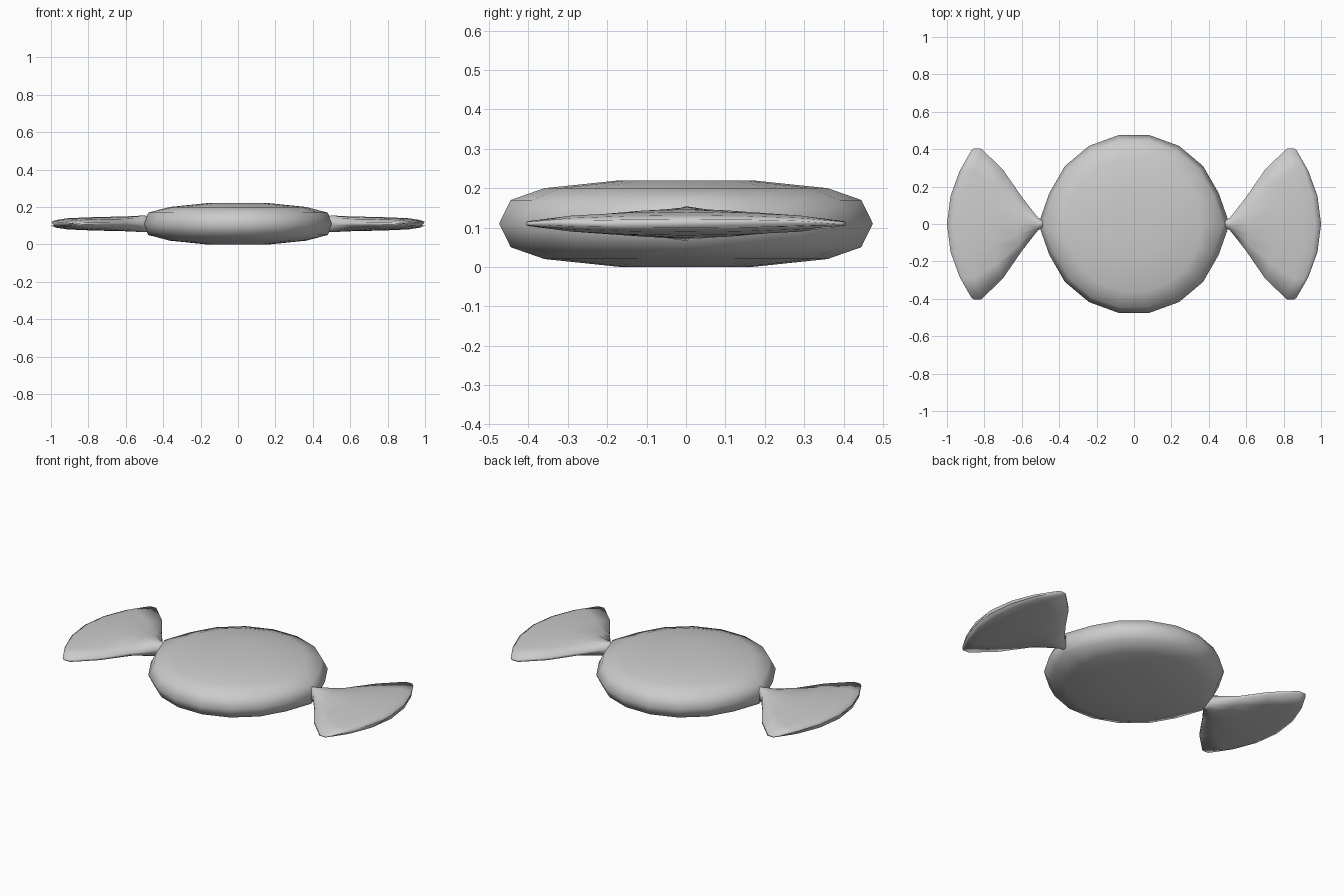
import bpy, bmesh, math

if "Cube" in bpy.data.objects:
    bpy.data.objects.remove(bpy.data.objects["Cube"])

ZC = 0.11  # mid height of the sweet


def finish(name, bm):
    bmesh.ops.recalc_face_normals(bm, faces=bm.faces)
    me = bpy.data.meshes.new(name)
    bm.to_mesh(me)
    bm.free()
    for p in me.polygons:
        p.use_smooth = True
    ob = bpy.data.objects.new(name, me)
    bpy.context.collection.objects.link(ob)
    return ob


def skin(name, rings):
    """Bridge closed rings of points and cap both ends."""
    bm = bmesh.new()
    vs = [[bm.verts.new(p) for p in r] for r in rings]
    n = len(vs[0])
    for a, b in zip(vs, vs[1:]):
        for i in range(n):
            j = (i + 1) % n
            bm.faces.new((a[i], a[j], b[j], b[i]))
    bm.faces.new(vs[0])
    bm.faces.new(vs[-1])
    return finish(name, bm)


# Round flattened body: 18 sides, stretched a little towards the twists
profile = [(0.17, -0.11), (0.365, -0.09), (0.452, -0.06), (0.482, 0),
           (0.452, 0.06), (0.365, 0.09), (0.17, 0.11)]
body_rings = []
for r, z in profile:
    ring = []
    for i in range(18):
        a = math.radians(20 * i)
        stretch = 1.06 if i in (0, 9) and r > 0.4 else 1.0
        ring.append((r * stretch * math.cos(a), r * math.sin(a), ZC + z))
    body_rings.append(ring)
skin("candy_body", body_rings)

# Wrapper twists: lens sections (centre x, half width, half thickness, bow)
stations = [(0.47, 0.015, 0.042, 0.0), (0.512, 0.032, 0.044, 0.0),
            (0.62, 0.145, 0.039, 0.02), (0.77, 0.29, 0.036, 0.07),
            (0.91, 0.402, 0.030, 0.095), (0.97, 0.405, 0.021, 0.115),
            (1.0, 0.393, 0.010, 0.13)]
across = [-1, -0.72, -0.38, 0, 0.38, 0.72, 1]


def twist(name, side):
    rings = []
    for x, w, t, bow in stations:
        def pt(v, s):
            h = t * (0.2 + 0.8 * (1 - v * v) ** 0.7)
            return (side * (x - bow * v * v), w * v, ZC + s * h)
        rings.append([pt(v, 1) for v in across] + [pt(v, -1) for v in reversed(across)])
    skin(name, rings)


twist("right_wrapper_twist", 1)
twist("left_wrapper_twist", -1)
